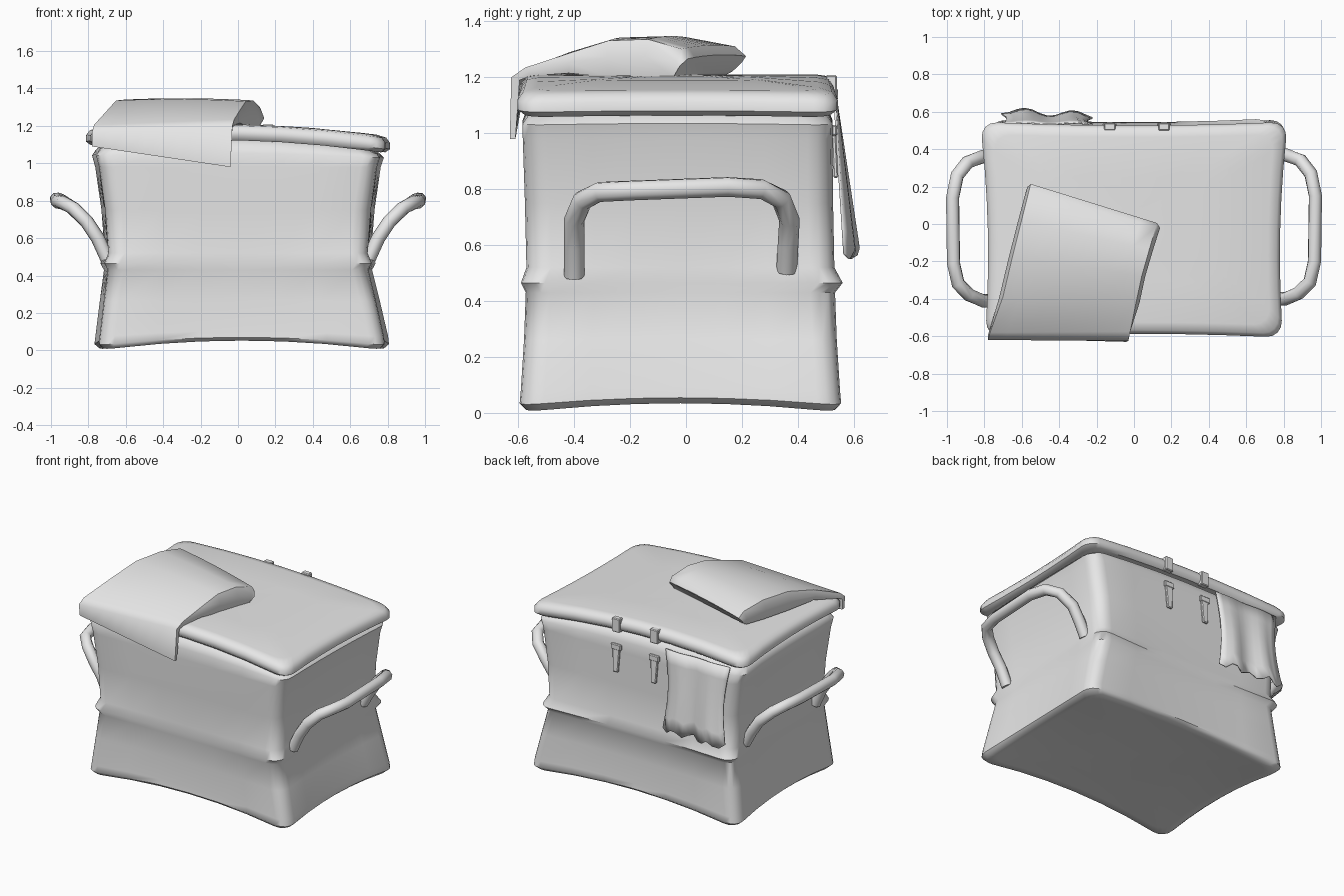
import bpy, bmesh, math
from mathutils import Vector

cube = bpy.data.objects.get("Cube")
if cube:
    bpy.data.objects.remove(cube, do_unlink=True)

grey = bpy.data.materials.new("light_grey")
grey.use_nodes = True
grey.diffuse_color = (0.8, 0.8, 0.8, 1)
grey.node_tree.nodes["Principled BSDF"].inputs["Base Color"].default_value = (0.8, 0.8, 0.8, 1)


def finish(name, bm, angle=50):
    bmesh.ops.recalc_face_normals(bm, faces=bm.faces)
    mesh = bpy.data.meshes.new(name)
    bm.to_mesh(mesh)
    bm.free()
    ob = bpy.data.objects.new(name, mesh)
    bpy.context.collection.objects.link(ob)
    mesh.materials.append(grey)
    bpy.ops.object.select_all(action='DESELECT')
    ob.select_set(True)
    bpy.context.view_layer.objects.active = ob
    bpy.ops.object.shade_smooth_by_angle(angle=math.radians(angle))
    return ob


def loft(name, rings, angle=50):
    """Skin a row of closed rings and cap both ends."""
    bm = bmesh.new()
    rows = [[bm.verts.new(p) for p in ring] for ring in rings]
    n = len(rows[0])
    for a, b in zip(rows, rows[1:]):
        for i in range(n):
            j = (i + 1) % n
            bm.faces.new((a[i], a[j], b[j], b[i]))
    bm.faces.new(rows[0])
    bm.faces.new(rows[-1])
    return finish(name, bm, angle)


def lid_drop(x):
    return -0.02 * x / 0.8 - 0.038 * (x / 0.8) ** 2


def box_ring(hx, hy, z, bow=0.0, lift=0.0, tilt=0.0, cx=0.0, cy=-0.03, r=0.09):
    """Rounded rectangle, wider at the back, whose sides bow inward and arch upward."""
    flat = []
    for k, (sx, sy) in enumerate([(1, 1), (-1, 1), (-1, -1), (1, -1)]):
        for i in range(5):
            a = math.pi / 2 * (k + i / 4)
            flat.append(Vector((sx * (hx - r) + r * math.cos(a),
                                sy * (hy - r) + r * math.sin(a))))
    ring = []
    for i, p in enumerate(flat):
        q = flat[(i + 1) % len(flat)]
        steps = 6 if i % 5 == 4 else 1
        for s in range(steps):
            x, y = p.lerp(q, s / steps)
            fx, fy = 1 - (x / hx) ** 2, 1 - (y / hy) ** 2
            ring.append((x * (1 - bow * fy) * (1 + 0.03 * y) + cx,
                         y * (1 - bow * fx) + cy,
                         z + lift * (fx + 0.65 * fy) + tilt * lid_drop(x)))
    return ring


# Body: arched base, flared lower part, soft ridge and upper walls
loft("body", [
    box_ring(0.4, 0.3, 0.05, lift=0.01),
    box_ring(0.71, 0.51, 0.01, 0.04, 0.045, cx=0.02, cy=-0.02),
    box_ring(0.76, 0.56, 0.002, 0.04, 0.05, cx=0.02, cy=-0.02),
    box_ring(0.785, 0.58, 0.025, 0.04, 0.045, cx=0.02, cy=-0.02),
    box_ring(0.78, 0.576, 0.07, 0.04, 0.035, cx=0.02, cy=-0.02),
    box_ring(0.745, 0.563, 0.26, 0.03, 0.01, cx=0.01, cy=-0.02),
    box_ring(0.71, 0.555, 0.43, 0.015, cy=-0.02),
    box_ring(0.733, 0.58, 0.465, 0.035, cy=-0.015),
    box_ring(0.705, 0.552, 0.52, 0.01, cy=-0.02),
    box_ring(0.72, 0.551, 0.75, cy=-0.025),
    box_ring(0.755, 0.555, 0.98, 0.01),
    box_ring(0.772, 0.556, 1.045, 0.01, 0.01, 0.3),
    box_ring(0.75, 0.538, 1.08, 0.01, 0.02, 0.6),
    box_ring(0.68, 0.48, 1.13, 0.01, 0.01, 1),
])

# Lid: soft slab sagging towards the ends
loft("lid", [
    box_ring(0.72, 0.51, 1.12, 0.035, 0.01, 1),
    box_ring(0.785, 0.555, 1.113, 0.035, 0.01, 1),
    box_ring(0.81, 0.577, 1.133, 0.035, 0.01, 1),
    box_ring(0.81, 0.577, 1.165, 0.035, 0.01, 1),
    box_ring(0.79, 0.557, 1.192, 0.035, 0.01, 1),
    box_ring(0.74, 0.51, 1.203, 0.03, 0.005, 1),
    box_ring(0.4, 0.28, 1.208, 0.0, 0.0, 1),
    box_ring(0.12, 0.12, 1.208, 0.0, 0.0, 1),
])

# Handles: bent tubes on both ends
path = [(0.70, -0.40, 0.49), (0.75, -0.40, 0.60), (0.81, -0.40, 0.69),
        (0.88, -0.37, 0.76), (0.94, -0.31, 0.79), (0.965, -0.20, 0.795),
        (0.97, 0.15, 0.808), (0.945, 0.27, 0.80), (0.89, 0.34, 0.765),
        (0.81, 0.37, 0.69), (0.75, 0.365, 0.60), (0.70, 0.36, 0.51)]
for side, label in ((1, "left"), (-1, "right")):
    pts = [Vector((side * x, y - (0.01 if side < 0 else 0), z)) for x, y, z in path]
    rings = []
    for i, p in enumerate(pts):
        along = (pts[min(i + 1, len(pts) - 1)] - pts[max(i - 1, 0)]).normalized()
        out = Vector((side * 0.6, 0, -0.3)).cross(along).normalized()
        up = along.cross(out)
        rings.append([p + 0.037 * (out * math.cos(a) + up * math.sin(a))
                      for a in (math.tau * k / 8 for k in range(8))])
    loft(label + "_handle", rings, 60)

# Folded cloth: padded on the lid, thin where it drops over the front
rows = [  # left edge, right edge, offset to the underside
    ((-0.78, -0.61, 1.09), (-0.04, -0.63, 0.98), (0, 0.02, 0)),
    ((-0.78, -0.62, 1.17), (-0.03, -0.625, 1.20), (0, 0.03, -0.01)),
    ((-0.77, -0.58, 1.205), (-0.02, -0.575, 1.235), (0, 0.02, -0.03)),
    ((-0.72, -0.39, 1.28), (0.03, -0.42, 1.285), (0, 0, -0.07)),
    ((-0.67, -0.18, 1.335), (0.06, -0.28, 1.33), (0, 0, -0.13)),
    ((-0.62, 0.02, 1.34), (0.10, -0.14, 1.335), (0, -0.01, -0.135)),
    ((-0.58, 0.18, 1.31), (0.135, -0.02, 1.30), (0, -0.03, -0.10)),
    ((-0.57, 0.22, 1.275), (0.14, 0.0, 1.265), (0, -0.05, -0.055)),
]
rings = []
for n, (left, right, under) in enumerate(rows):
    left, right, under = Vector(left), Vector(right), Vector(under)
    inset = 0.025 if n > 2 else 0.0
    top, bottom = [], []
    for i in range(9):
        u = inset + (1 - 2 * inset) * i / 8
        bulge = Vector((0, 0, inset * 0.4)) * (1 - (2 * u - 1) ** 2)
        top.append(left.lerp(right, u) + bulge)
        bottom.append(left.lerp(right, u) + under)
    # rounded flanks
    rings.append([left + under * 0.45] + top + [right + under * 0.45] + bottom[::-1])
loft("folded_cloth", rings, 60)

# Hanging cloth: creased sheet trailing out from under the lid at the back
bm = bmesh.new()
cols, levels = 12, 6
grid = []
for j in range(levels + 1):
    v = j / levels
    row = []
    for i in range(cols + 1):
        u = i / cols
        ripple = math.sin(u * 12 - 1) * (0.004 + 0.014 * v)
        pinch = 1 - 0.12 * math.sin(v * math.pi)
        row.append(bm.verts.new((
            -0.46 + (0.24 - 0.49 * u) * pinch,
            0.54 + v * (0.045 + 0.025 * u) + ripple,
            1.10 - v * (0.53 + 0.02 * math.sin(u * 23)))))
    grid.append(row)
for a, b in zip(grid, grid[1:]):
    for i in range(cols):
        bm.faces.new((a[i], a[i + 1], b[i + 1], b[i]))
cloth = finish("hanging_cloth", bm, 40)
solid = cloth.modifiers.new("thickness", 'SOLIDIFY')
solid.thickness = 0.008


def block(name, centre, size, tilt=0.0, taper=1.0):
    bm = bmesh.new()
    bmesh.ops.create_cube(bm, size=1)
    for v in bm.verts:
        if v.co.z < 0:
            v.co.x *= taper
    bmesh.ops.scale(bm, vec=size, verts=bm.verts)
    bmesh.ops.bevel(bm, geom=bm.edges[:], offset=0.005, segments=1, affect='EDGES')
    ob = finish(name, bm, 30)
    ob.location = centre
    ob.rotation_euler.x = tilt


# Back fastenings: lid loop, plate and tapered tongue for each
for x, label in ((0.16, "left"), (-0.13, "right")):
    block(label + "_lid_loop", (x, 0.52, 1.16), (0.06, 0.04, 0.095))
    block(label + "_clasp_plate", (x, 0.53, 1.01), (0.075, 0.02, 0.04))
    block(label + "_clasp_tongue", (x, 0.532, 0.92), (0.055, 0.018, 0.16), 0.05, 0.7)
